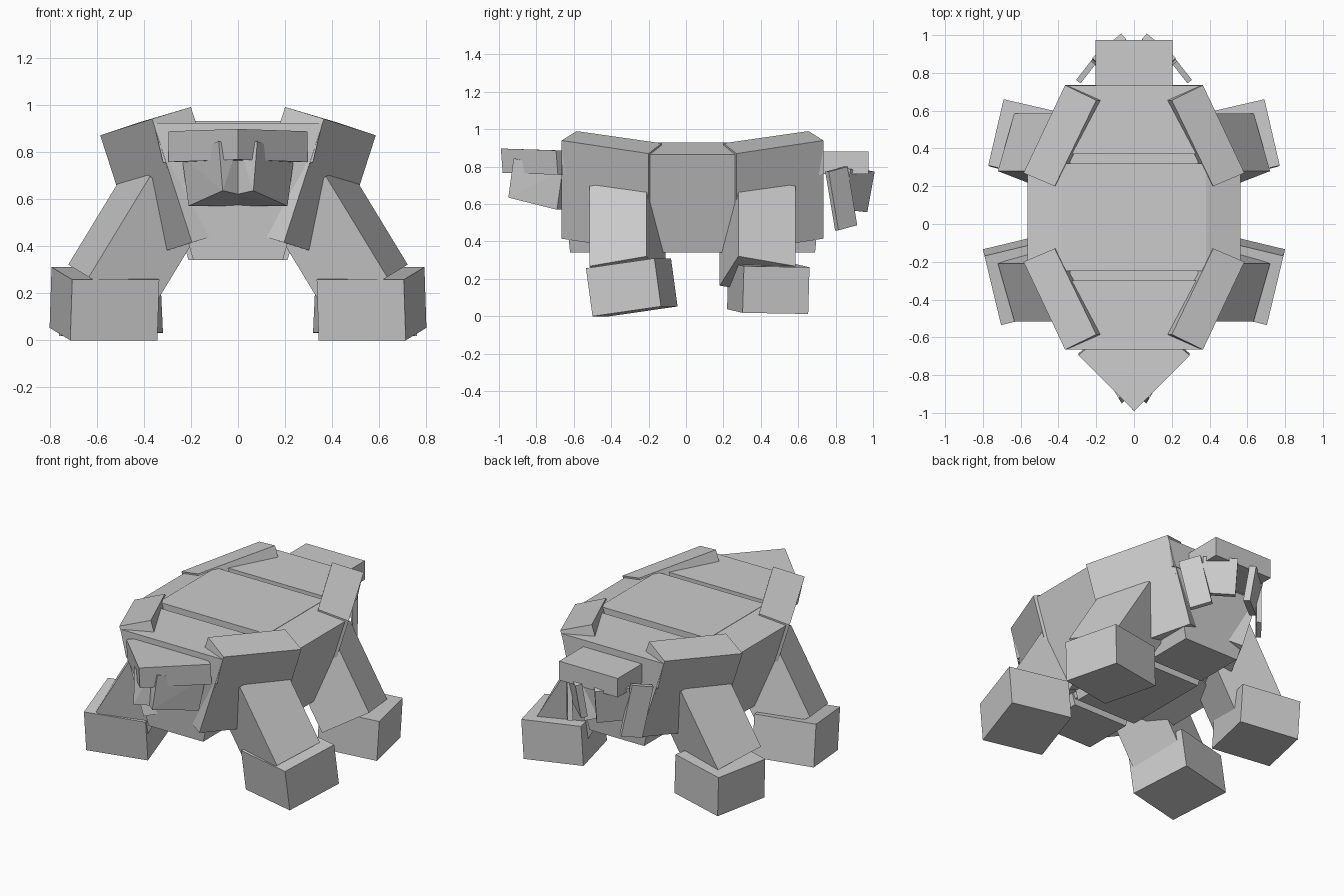
import bpy, bmesh
from math import radians
from mathutils import Vector, Euler

if "Cube" in bpy.data.objects:
    bpy.data.objects.remove(bpy.data.objects["Cube"])

CY = 0.035  # the body is symmetric front to back about this y


def hull(name, pts):
    """Flat-faced convex solid around a few points."""
    bm = bmesh.new()
    for p in pts:
        bm.verts.new(p)
    bmesh.ops.convex_hull(bm, input=bm.verts)
    bmesh.ops.dissolve_limit(bm, angle_limit=radians(2), verts=bm.verts, edges=bm.edges)
    bmesh.ops.recalc_face_normals(bm, faces=bm.faces)
    me = bpy.data.meshes.new(name)
    bm.to_mesh(me)
    bm.free()
    ob = bpy.data.objects.new(name, me)
    bpy.context.collection.objects.link(ob)


def box_pts(center, size, rot=(0, 0, 0)):
    m = Euler([radians(a) for a in rot]).to_matrix()
    return [Vector(center) + m @ Vector((i * size[0] / 2, j * size[1] / 2, k * size[2] / 2))
            for i in (-1, 1) for j in (-1, 1) for k in (-1, 1)]


def taper(top, bottom):
    """Points of a solid from (half width, y0, y1, z) at the top to the same at the bottom."""
    return [(s * w, y, z) for w, y0, y1, z in (top, bottom) for s in (-1, 1) for y in (y0, y1)]


def pair(name, pts):
    for side, s in (("right", 1), ("left", -1)):
        hull(f"{name}_{side}", [(s * p[0], p[1], p[2]) for p in pts])


def flip_y(pts):
    return [(p[0], 2 * CY - p[1], p[2]) for p in pts]


# Trunk: central block, recessed core, front and rear blocks with caps
hull("central_body", taper((.38, -.25, .32, .93), (.21, -.25, .32, .34)))
hull("body_core", taper((.34, -.4, .47, .89), (.19, -.4, .47, .38)))
block = taper((.31, -.66, -.30, .76), (.19, -.62, -.30, .34))
cap = taper((.358, -.664, -.30, .922), (.318, -.664, -.30, .755))
hull("front_body", block)
hull("rear_body", flip_y(block))
hull("front_cap", cap)
hull("rear_cap", flip_y(cap))

# Leaning armour slabs around the trunk
down = Vector((-.17, 0, -.525))


def slab(top):
    return [Vector(p) for p in top] + [Vector(p) + down for p in top]


shoulder = slab([(.365, -.665, .94), (.585, -.2, .87), (.2, -.585, .99), (.42, -.13, .925)])
pair("shoulder_slab", shoulder)
pair("hip_slab", flip_y(shoulder))
pair("flank_slab", slab([(.565, -.21, .865), (.565, .28, .865), (.38, -.25, .928), (.38, .32, .928)]))

# Legs: square beams splayed outward and rolled about their own axis
axis, out = Vector((.52, 0, -.855)), Vector((.855, 0, .52))
leg = [out * a + axis * t + Vector((0, y, 0)) for t in (-.4, .1)
       for a, y in ((.68, -.515), (.782, -.21), (.48, -.11), (.38, -.415))]
pair("front_leg", leg)
pair("rear_leg", flip_y(leg))
pair("front_foot", box_pts((.567, -.29, .155), (.38, .38, .26), (8, 0, -13.5)))
pair("rear_foot", box_pts((.545, .44, .15), (.37, .36, .25), (-1, 3, 13)))

# Head: wedge brow with a notched jaw below
hull("brow", [p for x, y, z in ((0, -.99, .897), (.295, -.695, .887), (-.295, -.695, .887), (0, -.45, .88))
              for p in ((x, y, z), (x, y + .01, z - .13))])
pair("jaw", [(.238, -.66, .78), (.082, -.922, .845), (0, -.86, .83), (0, -.6, .78),
             (.21, -.69, .57), (.065, -.95, .635), (0, -.885, .62), (0, -.62, .57)])

# Tail: block with hanging plates
hull("tail", box_pts((0, .83, .82), (.41, .29, .12)))
pair("tail_rear_plate", box_pts((.125, .91, .675), (.20, .04, .22), (-10, -4, -40)))
pair("tail_side_plate", box_pts((.235, .83, .63), (.13, .03, .32), (0, 12, -52)))
